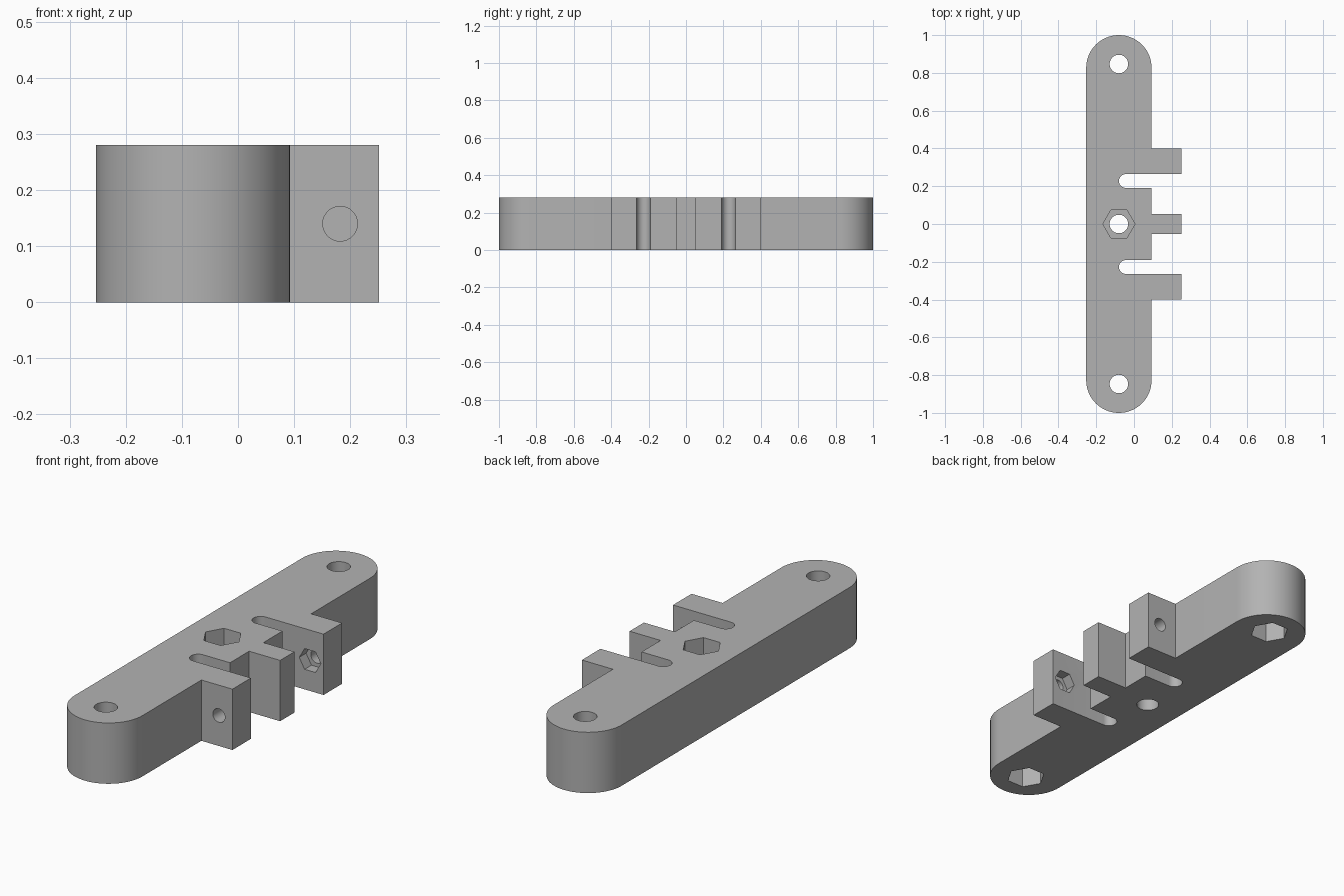
import bpy
import bmesh
from math import pi, cos, sin, radians
from mathutils import Matrix, Vector

cube = bpy.data.objects.get("Cube")
if cube:
    bpy.data.objects.remove(cube, do_unlink=True)

HEIGHT = 0.28
AXIS_X = -0.08            # centre line of the bar
BAR_R = 0.173             # half width of the bar, radius of its ends
EDGE_X = AXIS_X + BAR_R   # side carrying the tabs
TAB_X = 0.251
TAB_OUT, SLOT_OUT, SLOT_IN, TONGUE = 0.399, 0.264, 0.191, 0.052
HOLE_Y = 0.847

grey = bpy.data.materials.new("plain grey")
grey.use_nodes = True
colour = (0.45, 0.45, 0.45, 1)
grey.diffuse_color = colour
grey.node_tree.nodes["Principled BSDF"].inputs["Base Color"].default_value = colour


def arc(cx, cy, r, start, end, steps):
    angles = [radians(start + (end - start) * i / steps) for i in range(steps + 1)]
    return [(cx + r * cos(a), cy + r * sin(a)) for a in angles]


# Half outline (y > 0): tongue, slot, tab, then the rounded end
slot_r = (SLOT_OUT - SLOT_IN) / 2
half = [(TAB_X, TONGUE), (EDGE_X, TONGUE), (EDGE_X, SLOT_IN)]
half += arc(AXIS_X + slot_r, (SLOT_IN + SLOT_OUT) / 2, slot_r, 270, 90, 16)
half += [(TAB_X, SLOT_OUT), (TAB_X, TAB_OUT), (EDGE_X, TAB_OUT)]
half += arc(AXIS_X, 1 - BAR_R, BAR_R, 0, 180, 48)
outline = half + [(x, -y) for x, y in reversed(half)]

# Bar with tabs and tongue, extruded from the outline
bm = bmesh.new()
base = bm.faces.new([bm.verts.new((x, y, 0)) for x, y in outline])
top = bmesh.ops.extrude_face_region(bm, geom=[base])["geom"]
bmesh.ops.translate(bm, vec=(0, 0, HEIGHT),
                    verts=[v for v in top if isinstance(v, bmesh.types.BMVert)])
bmesh.ops.recalc_face_normals(bm, faces=bm.faces)
mesh = bpy.data.meshes.new("mounting_bar")
bm.to_mesh(mesh)
bm.free()
mesh.materials.append(grey)
bar = bpy.data.objects.new("mounting_bar", mesh)
bpy.context.collection.objects.link(bar)
bpy.context.view_layer.objects.active = bar
bar.select_set(True)


def cut(name, sides, radius, start, end):
    """Remove a prism that runs from start to end."""
    start, end = Vector(start), Vector(end)
    along = end - start
    if along.y:
        turn = Matrix.Rotation(pi / 2, 4, "X")
    else:
        turn = Matrix.Identity(4)
    # Put one corner of the prism on the x axis
    spin = Matrix.Rotation(pi / 2, 4, "Z")
    cutter_bm = bmesh.new()
    bmesh.ops.create_cone(cutter_bm, cap_ends=True, segments=sides,
                          radius1=radius, radius2=radius, depth=along.length,
                          matrix=Matrix.Translation((start + end) / 2) @ turn @ spin)
    cutter_mesh = bpy.data.meshes.new(name)
    cutter_bm.to_mesh(cutter_mesh)
    cutter_bm.free()
    cutter_mesh.materials.append(grey)
    cutter = bpy.data.objects.new(name, cutter_mesh)
    cutter.hide_render = True
    bpy.context.collection.objects.link(cutter)
    mod = bar.modifiers.new(name, "BOOLEAN")
    mod.operation = "DIFFERENCE"
    mod.solver = "EXACT"
    mod.object = cutter
    bpy.ops.object.modifier_apply(modifier=name)
    bpy.data.objects.remove(cutter, do_unlink=True)


# Upright bolt holes, with nut pockets above in the middle and below at the ends
for y in (-HOLE_Y, 0, HOLE_Y):
    cut("bolt_hole", 40, 0.049, (AXIS_X, y, -0.1), (AXIS_X, y, HEIGHT + 0.1))
    mouth = -0.1 if y else HEIGHT + 0.1
    cut("nut_pocket", 6, 0.085, (AXIS_X, y, mouth), (AXIS_X, y, HEIGHT / 2))

# Cross holes through the tabs, with shallow nut pockets on their inner faces
for side in (-1, 1):
    x, z = 0.182, HEIGHT / 2
    cut("cross_hole", 32, 0.031, (x, side * 0.23, z), (x, side * 0.45, z))
    cut("cross_pocket", 6, 0.055, (x, side * 0.23, z), (x, side * (SLOT_OUT + 0.05), z))

bpy.ops.object.shade_smooth_by_angle(angle=radians(30))
